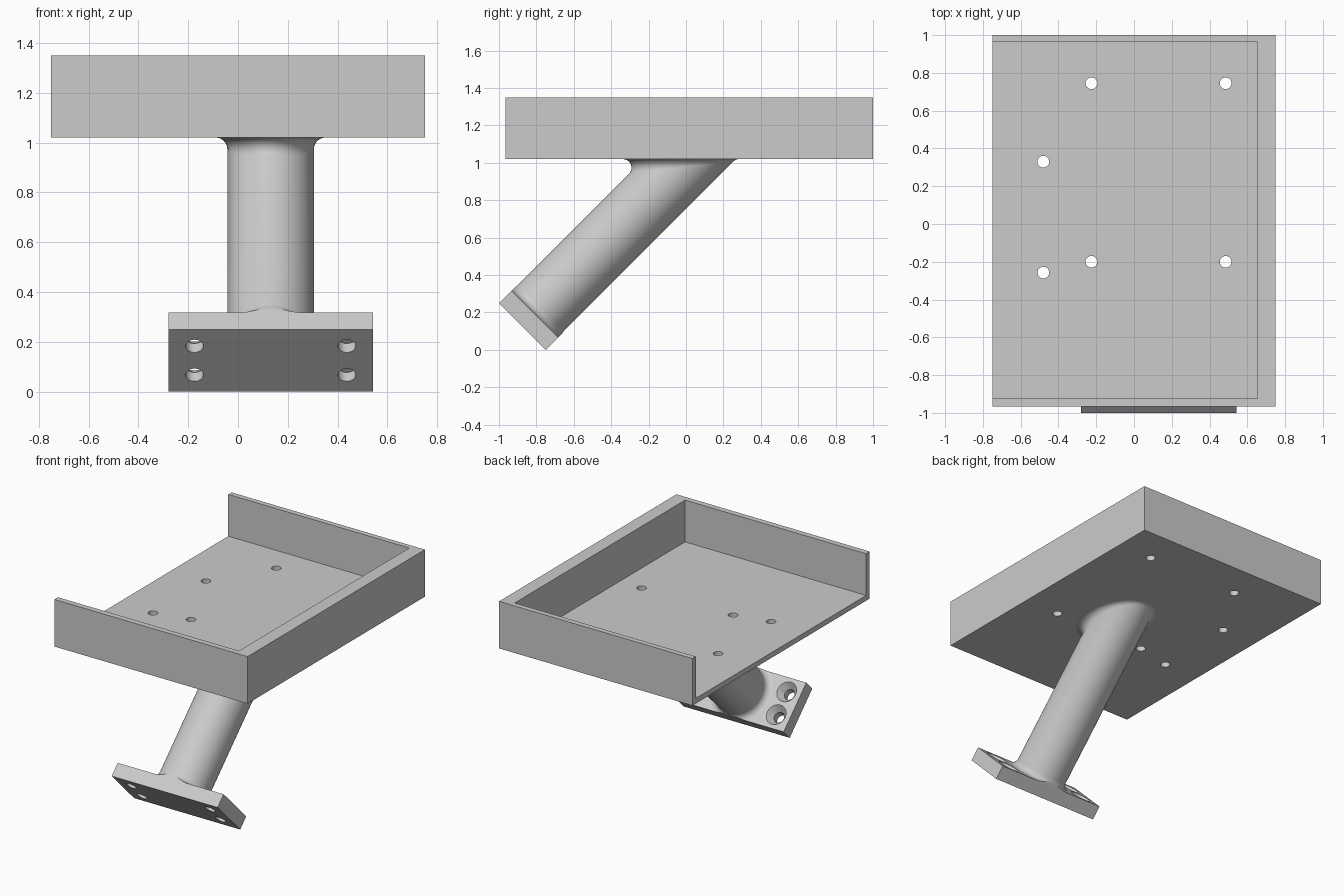
import bpy, bmesh
from math import radians, cos, sin, tau
from mathutils import Matrix, Vector

if "Cube" in bpy.data.objects:
    bpy.data.objects.remove(bpy.data.objects["Cube"], do_unlink=True)

grey = bpy.data.materials.new("light grey")
grey.use_nodes = True
grey.diffuse_color = (0.6, 0.6, 0.6, 1)
grey.node_tree.nodes["Principled BSDF"].inputs["Base Color"].default_value = (0.6, 0.6, 0.6, 1)


def finish(name, bm):
    bmesh.ops.recalc_face_normals(bm, faces=bm.faces)
    mesh = bpy.data.meshes.new(name)
    bm.to_mesh(mesh)
    bm.free()
    mesh.materials.append(grey)
    obj = bpy.data.objects.new(name, mesh)
    bpy.context.collection.objects.link(obj)
    return obj


def box(name, lo, hi, frame=Matrix()):
    lo, hi = Vector(lo), Vector(hi)
    bm = bmesh.new()
    bmesh.ops.create_cube(bm, size=1, matrix=frame @ Matrix.Translation((lo + hi) / 2)
                          @ Matrix.Diagonal((*(hi - lo), 1)))
    return finish(name, bm)


def cone(name, x, y, z0, z1, r0, r1, frame=Matrix()):
    bm = bmesh.new()
    bmesh.ops.create_cone(bm, cap_ends=True, segments=32, radius1=r0, radius2=r1, depth=z1 - z0,
                          matrix=frame @ Matrix.Translation((x, y, (z0 + z1) / 2)))
    return finish(name, bm)


def activate(obj):
    bpy.ops.object.select_all(action='DESELECT')
    obj.select_set(True)
    bpy.context.view_layer.objects.active = obj


def cut(obj, cutters):
    activate(obj)
    for cutter in cutters:
        mod = obj.modifiers.new("cut", 'BOOLEAN')
        mod.operation, mod.solver, mod.object = 'DIFFERENCE', 'EXACT', cutter
        bpy.ops.object.modifier_apply(modifier=mod.name)
        bpy.data.objects.remove(cutter, do_unlink=True)


def smooth(obj):
    activate(obj)
    bpy.ops.object.shade_smooth_by_angle(angle=radians(30))


# Tray: open on one short side, with screw holes through the floor
UNDER, FLOOR, RIM = 1.02, 1.057, 1.35
tray = box("tray", (-0.75, -0.965, UNDER), (0.75, 1, RIM))
holes = [(x, y) for x in (-0.225, 0.485) for y in (-0.2, 0.745)] + [(-0.48, 0.33), (-0.48, -0.257)]
cut(tray, [box("tray_cutter", (-1, -0.925, FLOOR), (0.655, 0.963, 2))]
    + [cone("hole_cutter", x, y, 0.9, 1.2, 0.031, 0.031) for x, y in holes])
smooth(tray)

# Mounting plate: tilted 45 degrees, four countersunk holes
THICK, HALF = 0.095, 0.177
tilt = Matrix.Translation((0.131, -0.875, 0.125)) @ Matrix.Rotation(radians(-45), 4, 'X')
plate = box("mounting_plate", (-0.411, -HALF, 0), (0.411, HALF, THICK), tilt)
cutters = []
for x in (-0.306, 0.306):
    for y in (-0.082, 0.082):
        cutters.append(cone("hole_cutter", x, y, -0.1, 0.2, 0.036, 0.036, tilt))
        cutters.append(cone("sink_cutter", x, y, THICK - 0.045, THICK + 0.005, 0.036, 0.073, tilt))
cut(plate, cutters)
smooth(plate)

# Post: round tube with a rolling-ball fillet at both ends
RADIUS, FILLET, SEGMENTS, STEPS = 0.174, 0.046, 64, 8
axis = tilt.to_3x3() @ Vector((0, 0, 1))
up = Vector((0, 0, 1))
bm = bmesh.new()
columns = []
for i in range(SEGMENTS):
    a = tau * i / SEGMENTS
    out = tilt.to_3x3() @ Vector((cos(a), sin(a), 0))
    start = tilt.translation + out * (RADIUS + FILLET)
    low = start + axis * (THICK + FILLET)
    high = start + axis * ((UNDER - FILLET - start.z) / axis.z)
    points = [low + (-axis).slerp(-out, k / STEPS) * FILLET for k in range(STEPS + 1)]
    points += [high + (-out).slerp(up, k / STEPS) * FILLET for k in range(STEPS + 1)]
    points = [points[0] - axis * 0.01] + points + [points[-1] + up * 0.01]
    columns.append([bm.verts.new(p) for p in points])
for i, col in enumerate(columns):
    nxt = columns[(i + 1) % SEGMENTS]
    for k in range(len(col) - 1):
        bm.faces.new((col[k], nxt[k], nxt[k + 1], col[k + 1]))
bm.faces.new([c[0] for c in columns])
bm.faces.new([c[-1] for c in columns])
post = finish("post", bm)

# Trim the lower fillet flush with the plate's long edges
cut(post, [box("trim_cutter", (-0.4, min(s * HALF, s * 0.3), 0.02),
               (0.4, max(s * HALF, s * 0.3), 0.2), tilt) for s in (-1, 1)])
smooth(post)
